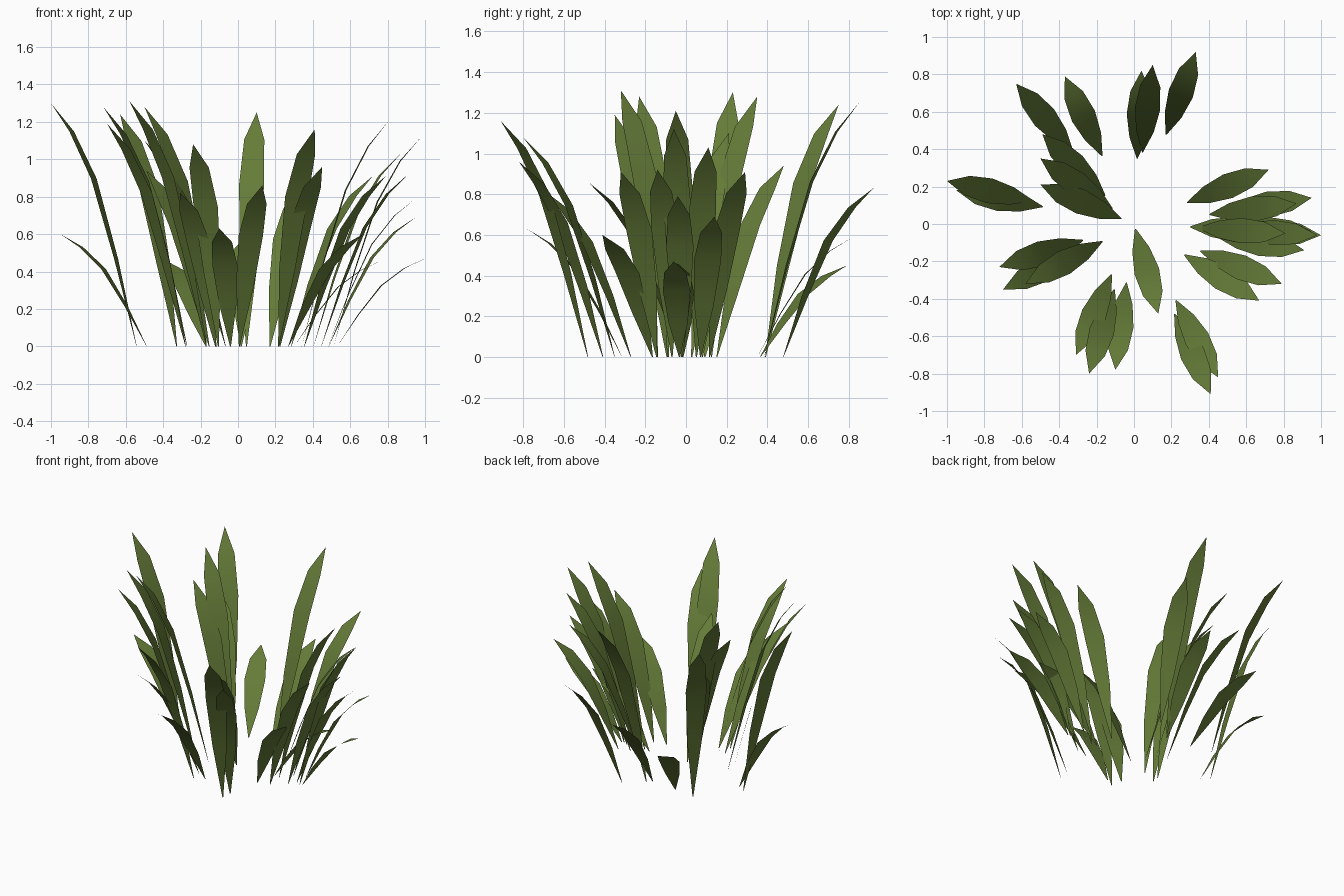
import bpy
import bmesh
from mathutils import Vector

if "Cube" in bpy.data.objects:
    bpy.data.objects.remove(bpy.data.objects["Cube"])

# leaf material
mat = bpy.data.materials.new("leaf_green")
mat.diffuse_color = (0.13, 0.20, 0.04, 1)
mat.use_nodes = True
mat.node_tree.nodes["Principled BSDF"].inputs["Base Color"].default_value = mat.diffuse_color

# every blade leans straight out from the centre by the same reach
REACH, WIDTH = 0.47, 0.135
# arched blade shape: outward, upward and width fractions from root to tip
SHAPE = ((0, 0, 0.04), (0.24, 0.36, 0.7), (0.5, 0.69, 1), (0.76, 0.885, 0.8), (1, 1, 0))


def blade(name, x, y, height):
    tip = Vector((x, y, 0))
    out = tip.normalized()
    root = tip - out * REACH
    side = Vector((-out.y, out.x, 0)) * WIDTH / 2
    bm = bmesh.new()
    prev = None
    for o, u, w in SHAPE:
        c = root + out * REACH * o + Vector((0, 0, height * u))
        offsets = (-w, w) if w else (0,)
        row = [bm.verts.new(c + side * s) for s in offsets]
        if prev:
            # ordered so that the inner, upper side faces up
            face = bm.faces.new([prev[1], prev[0]] + row)
            face.normal_update()
            if face.normal.z < 0:
                face.normal_flip()
            face.smooth = True
        prev = row
    me = bpy.data.meshes.new(name)
    bm.to_mesh(me)
    bm.free()
    me.materials.append(mat)
    bpy.context.collection.objects.link(bpy.data.objects.new(name, me))


# tip position of each blade, by side of the clump
tips = {
    "back_blade": [
        (0.04, 0.82, 0.59), (0.10, 0.85, 1.25), (0.33, 0.92, 0.83),
        (-0.37, 0.79, 0.45), (-0.63, 0.75, 1.24),
    ],
    "left_blade": [
        (-0.49, 0.48, 0.94), (-0.50, 0.35, 1.28), (-0.50, 0.21, 1.10),
        (-1.00, 0.23, 1.30), (-0.95, 0.18, 0.60), (-0.72, -0.23, 1.28),
        (-0.70, -0.35, 1.19), (-0.58, -0.32, 1.31),
    ],
    "front_blade": [
        (-0.31, -0.70, 0.82), (-0.24, -0.80, 1.08), (-0.10, -0.78, 0.63),
        (0.13, -0.48, 0.86), (0.41, -0.91, 1.16), (0.45, -0.82, 0.96),
    ],
    "right_blade": [
        (0.67, -0.41, 0.60), (0.79, -0.32, 0.91), (0.72, 0.29, 0.91),
        (0.95, 0.14, 0.69), (0.87, 0.11, 1.03), (0.81, -0.05, 1.21),
        (0.98, -0.06, 1.12), (1.00, -0.06, 0.47), (0.95, -0.04, 0.79),
        (0.91, -0.14, 0.92), (0.77, -0.04, 0.46),
    ],
}
for name, points in tips.items():
    for i, point in enumerate(points, 1):
        blade(f"{name}_{i}", *point)
